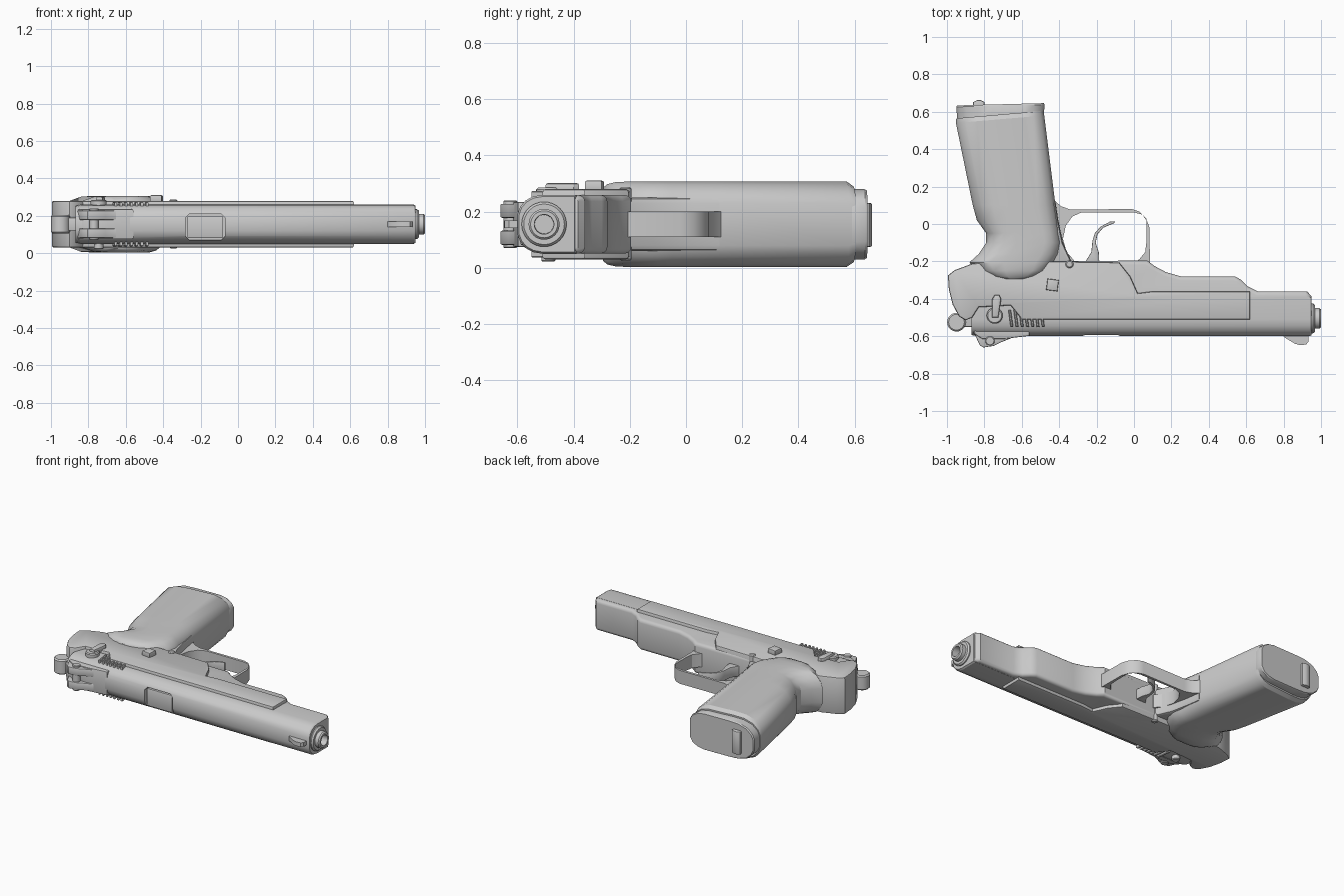
import bpy, bmesh, math

C = 0.155   # mid plane height (the model lies on its side)
YB = -0.505  # bore axis


def finish(name, bm):
    bmesh.ops.recalc_face_normals(bm, faces=bm.faces)
    me = bpy.data.meshes.new(name)
    bm.to_mesh(me)
    bm.free()
    ob = bpy.data.objects.new(name, me)
    bpy.context.collection.objects.link(ob)
    return ob


def plate(name, pts, z0, z1, bevel=0.0, seg=2):
    """Extrude an xy outline between two heights, rounding the cap rims."""
    bm = bmesh.new()
    f = bm.faces.new([bm.verts.new((x, y, z0)) for x, y in pts])
    r = bmesh.ops.extrude_face_region(bm, geom=[f])
    for v in r['geom']:
        if isinstance(v, bmesh.types.BMVert):
            v.co.z = z1
    if bevel:
        rim = [e for e in bm.edges if abs(e.verts[0].co.z - e.verts[1].co.z) < 1e-6]
        bmesh.ops.recalc_face_normals(bm, faces=bm.faces)
        bmesh.ops.bevel(bm, geom=rim, offset=bevel, segments=seg, profile=0.5,
                        affect='EDGES', clamp_overlap=False)
    return finish(name, bm)


def box(name, x0, x1, y0, y1, z0, z1, bevel=0.0):
    return plate(name, [(x0, y0), (x1, y0), (x1, y1), (x0, y1)], z0, z1, bevel)


def disc(name, x, y, r, z0, z1, bevel=0.0, n=24):
    return plate(name, [(x + r * math.cos(2 * math.pi * i / n), y + r * math.sin(2 * math.pi * i / n))
                        for i in range(n)], z0, z1, bevel, 1)


def skin(name, rings):
    """Bridge a list of equal-length rings and cap both ends."""
    bm = bmesh.new()
    vs = [[bm.verts.new(p) for p in ring] for ring in rings]
    n = len(vs[0])
    for a, b in zip(vs, vs[1:]):
        for i in range(n):
            bm.faces.new((a[i], a[(i + 1) % n], b[(i + 1) % n], b[i]))
    bm.faces.new(vs[0])
    bm.faces.new(vs[-1])
    return finish(name, bm)


def lathe_x(name, prof, n=32):
    return skin(name, [[(x, YB + r * math.cos(2 * math.pi * i / n), C + r * math.sin(2 * math.pi * i / n))
                        for i in range(n)] for x, r in prof])


# slide: rounded-top section run along x
half = [(-0.39, 0.105), (-0.51, 0.105), (-0.545, 0.099), (-0.572, 0.084), (-0.59, 0.062), (-0.6, 0.035)]
sec = half + [(y, -h) for y, h in reversed(half)]
slide = skin("slide", [[(x, YB + (y - YB) * s, C + h * s) for y, h in sec]
                       for x, s in ((-0.87, 0.93), (-0.84, 1), (0.94, 1), (0.95, 0.94))])

# ejection port cut and chamber inside
cut = skin("port_cutter", [[(-0.28 + dx, y, 0.07 + dz) for dx, dz in
           ((0.02, 0), (0.19, 0), (0.21, 0.02), (0.21, 0.12), (0.19, 0.14), (0.02, 0.14), (0, 0.12), (0, 0.02))]
           for y in (-0.65, -0.56)])
cut.hide_render = True
mod = slide.modifiers.new("port", 'BOOLEAN')
mod.operation = 'DIFFERENCE'
mod.object = cut
mod.solver = 'EXACT'
bpy.context.view_layer.objects.active = slide
bpy.ops.object.modifier_apply(modifier="port")
bpy.data.objects.remove(cut)
box("chamber", -0.27, -0.08, -0.589, -0.54, 0.08, 0.2, 0.008)

# barrel with bushing and bore
lathe_x("barrel", [(0.9, 0.08), (0.957, 0.08), (0.967, 0.072), (0.967, 0.055), (0.992, 0.055),
                   (1.0, 0.048), (1.0, 0.035), (0.93, 0.033)])

# underside of the frame and dust cover
plate("frame_underside", [(-0.45, -0.2), (0.07, -0.195), (0.11, -0.225), (0.17, -0.257), (0.25, -0.28),
      (0.54, -0.28), (0.575, -0.3), (0.61, -0.335), (0.66, -0.36), (0.925, -0.36), (0.948, -0.385),
      (0.948, -0.46), (-0.45, -0.46)], C - 0.104, C + 0.104, 0.022, 3)

# wide frame sides with rail and rear block
plate("frame_sides", [(-0.86, -0.21), (-0.96, -0.247), (-0.995, -0.275), (-0.99, -0.35), (-0.97, -0.43),
      (-0.935, -0.495), (-0.9, -0.515), (-0.865, -0.5), (-0.83, -0.445), (-0.66, -0.435), (-0.6, -0.51),
      (0.62, -0.51), (0.62, -0.36), (0.1, -0.36), (0.02, -0.37), (-0.02, -0.28), (-0.08, -0.205),
      (-0.42, -0.2)], 0.03, 0.28, 0.01)

# grip: stations along y of rear x, front x, half thickness, tilt
gsec = [(0, 0.3), (0.03, 0.55), (0.11, 0.82), (0.24, 0.97), (0.4, 1), (0.78, 1), (0.88, 0.93), (0.96, 0.75), (1, 0.5)]
gsec = gsec + [(u, -v) for u, v in reversed(gsec)]


def grip_part(name, stations):
    return skin(name, [[(a + (b - a) * u, y + t * (u - 0.5), C + h * v) for u, v in gsec]
                       for y, a, b, h, t in stations])


grip_part("grip", [(-0.295, -0.71, -0.58, 0.13, 0), (-0.28, -0.78, -0.52, 0.143, 0), (-0.25, -0.84, -0.46, 0.15, 0),
                   (-0.205, -0.88, -0.425, 0.152, 0), (-0.16, -0.83, -0.4, 0.152, 0), (-0.1, -0.79, -0.39, 0.152, 0),
                   (-0.05, -0.79, -0.4, 0.152, 0), (0.02, -0.84, -0.408, 0.152, 0), (0.1, -0.862, -0.42, 0.152, 0),
                   (0.56, -0.952, -0.48, 0.152, 0.04), (0.585, -0.95, -0.484, 0.135, 0.04)])
grip_part("magazine_base", [(0.57, -0.945, -0.482, 0.125, 0.03), (0.632, -0.95, -0.478, 0.125, 0.012),
                            (0.64, -0.945, -0.482, 0.12, 0.012)])
plate("base_catch", [(-0.86, 0.62), (-0.86, 0.652), (-0.84, 0.662), (-0.82, 0.662), (-0.8, 0.652), (-0.8, 0.62)],
      0.075, 0.23, 0.005)

# front strap under the guard
plate("front_strap", [(-0.42, 0.12), (-0.405, 0.02), (-0.38, -0.1), (-0.33, -0.21), (-0.5, -0.21), (-0.5, 0.1)],
      0.06, 0.25, 0.02)

# trigger guard: outer edge then inner edge
plate("trigger_guard", [(-0.43, 0.13), (-0.39, 0.095), (-0.34, 0.077), (-0.01, 0.08), (0.03, 0.066), (0.065, 0.03),
      (0.083, -0.02), (0.085, -0.21), (0.0, -0.21), (0.03, -0.187), (0.06, -0.15), (0.066, -0.1), (0.066, 0.02),
      (0.045, 0.05), (0.0, 0.062), (-0.28, 0.062), (-0.33, 0.04), (-0.365, -0.01), (-0.38, -0.08),
      (-0.36, -0.15), (-0.32, -0.195), (-0.32, -0.21), (-0.43, -0.21)], 0.11, 0.2)

# trigger
plate("trigger", [(-0.105, 0.015), (-0.13, 0.012), (-0.18, -0.015), (-0.21, -0.05), (-0.222, -0.09), (-0.228, -0.15),
      (-0.265, -0.21), (-0.185, -0.21), (-0.188, -0.15), (-0.205, -0.1), (-0.195, -0.055), (-0.165, -0.02),
      (-0.105, 0.005)], 0.12, 0.19, 0.004)

# hammer
disc("hammer", -0.949, -0.525, 0.05, 0.105, 0.205, 0.008)
box("hammer_neck", -0.94, -0.84, -0.55, -0.45, 0.12, 0.19, 0.005)

# rear sight: base ramp, two ears and adjusting drum
ramp = [(-0.86, -0.56), (-0.85, -0.59), (-0.81, -0.615), (-0.7, -0.615), (-0.56, -0.598), (-0.56, -0.56)]
plate("rear_sight_base", ramp, 0.075, 0.235, 0.006)
ear = [(-0.865, -0.565), (-0.84, -0.615), (-0.825, -0.648), (-0.805, -0.66), (-0.75, -0.652), (-0.71, -0.632),
       (-0.65, -0.608), (-0.58, -0.597), (-0.58, -0.565)]
for i, z in enumerate((0.082, 0.178)):
    plate(f"rear_sight_ear_{i}", ear, z, z + 0.05, 0.005)
disc("rear_sight_drum", -0.77, -0.625, 0.025, 0.07, 0.24, 0.004, 16)

# front sight
plate("front_sight", [(0.79, -0.59), (0.81, -0.61), (0.86, -0.64), (0.885, -0.647), (0.92, -0.645), (0.932, -0.63),
      (0.932, -0.59)], 0.141, 0.169)

# safety lever
disc("safety_disc", -0.745, -0.49, 0.043, 0.24, 0.285, 0.006)
plate("safety_lever", [(-0.76, -0.5), (-0.725, -0.5), (-0.71, -0.4), (-0.72, -0.38), (-0.745, -0.38), (-0.758, -0.4)],
      0.262, 0.302, 0.01)

# slide stop and pins
plate("slide_stop", [(-0.47, -0.352), (-0.41, -0.36), (-0.402, -0.3), (-0.462, -0.292)], 0.27, 0.31, 0.006)
disc("frame_pin", -0.345, -0.215, 0.021, 0.025, 0.288, 0.006)
disc("safety_pin", -0.745, -0.49, 0.025, 0.022, 0.1, 0.004)

# slanted grasping serrations on both sides of the slide
for i in range(7):
    x = -0.66 + i * 0.028
    for side, z in (("lower", 0.036), ("upper", 0.244)):
        plate(f"serration_{side}_{i}", [(x, -0.55), (x + 0.014, -0.55), (x + 0.002, -0.46), (x - 0.012, -0.46)],
              z, z + 0.03, 0.004, 1)

for ob in bpy.context.scene.objects:
    ob.select_set(ob.type == 'MESH')
bpy.context.view_layer.objects.active = slide
bpy.ops.object.shade_smooth_by_angle(angle=math.radians(32))
